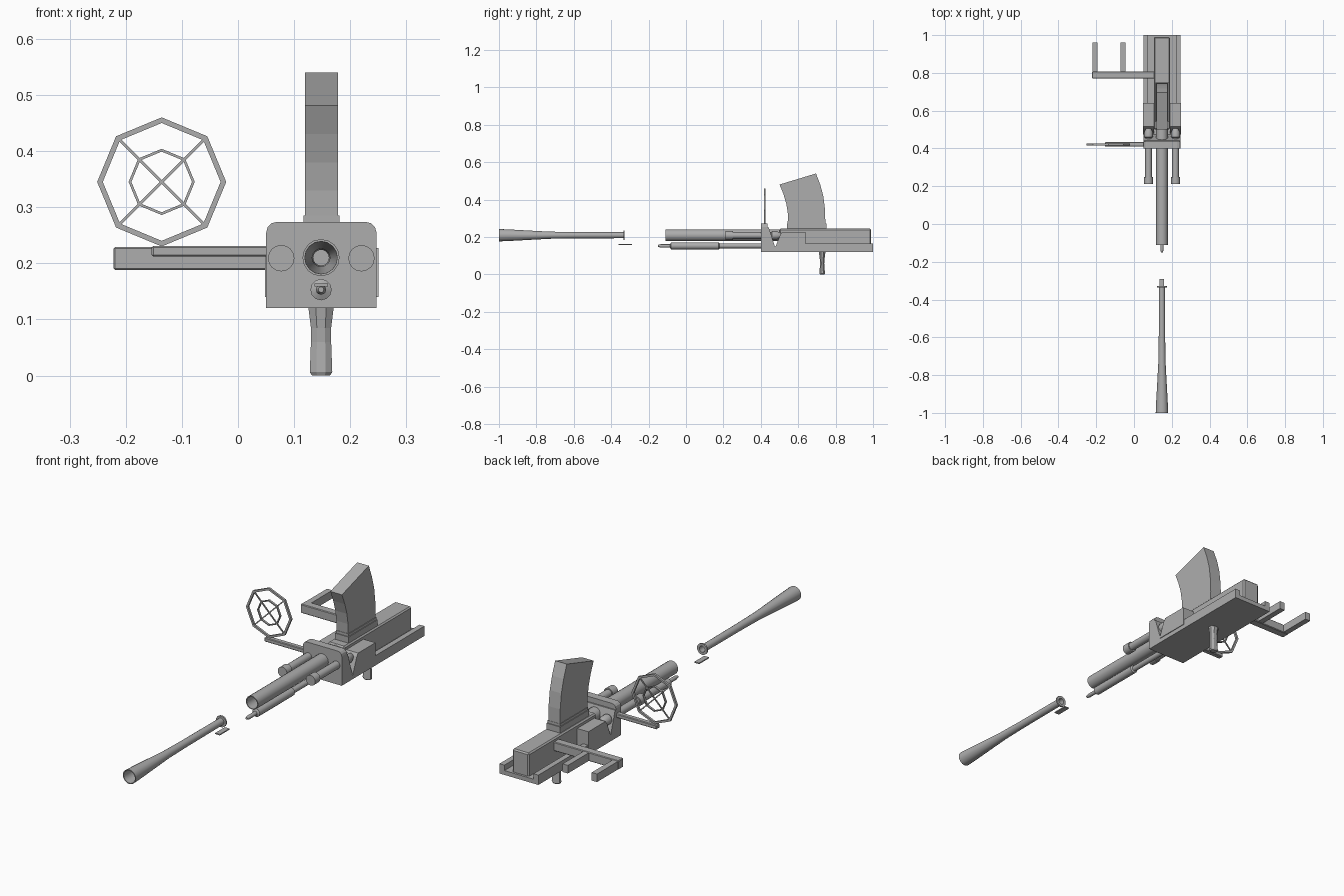
import bpy, bmesh
from math import pi, sin, cos, radians
from mathutils import Matrix

old = bpy.data.objects.get("Cube")
if old:
    bpy.data.objects.remove(old, do_unlink=True)

steel = bpy.data.materials.new("grey_steel")
steel.use_nodes = True
GREY = (0.42, 0.42, 0.42, 1)
steel.diffuse_color = GREY
steel.node_tree.nodes["Principled BSDF"].inputs["Base Color"].default_value = GREY

CX = 0.148      # bore axis, sideways
BORE = 0.21     # bore axis, height


def finish(name, bm, smooth=False, bevel=0):
    bmesh.ops.recalc_face_normals(bm, faces=bm.faces)
    mesh = bpy.data.meshes.new(name)
    bm.to_mesh(mesh)
    bm.free()
    mesh.materials.append(steel)
    ob = bpy.data.objects.new(name, mesh)
    bpy.context.collection.objects.link(ob)
    if bevel:
        mod = ob.modifiers.new("edge_bevel", 'BEVEL')
        mod.width = bevel
        mod.segments = 1
    if smooth:
        bpy.ops.object.select_all(action='DESELECT')
        bpy.context.view_layer.objects.active = ob
        ob.select_set(True)
        bpy.ops.object.shade_smooth_by_angle(angle=radians(40))
    return ob


def box(name, x, y, z, bevel=0):
    bm = bmesh.new()
    size = [b - a for a, b in (x, y, z)]
    mid = [(a + b) / 2 for a, b in (x, y, z)]
    bmesh.ops.create_cube(bm, size=1, matrix=Matrix.Translation(mid) @ Matrix.Diagonal((*size, 1)))
    return finish(name, bm, bevel=bevel)


def prism(name, pts, place, lo, hi):
    """Extrude a flat outline from lo to hi; place(u, v, t) gives the position."""
    bm = bmesh.new()
    ends = [[bm.verts.new(place(u, v, t)) for u, v in pts] for t in (lo, hi)]
    bm.faces.new(ends[0])
    bm.faces.new(ends[1])
    for i in range(len(pts)):
        j = (i + 1) % len(pts)
        bm.faces.new((ends[0][i], ends[0][j], ends[1][j], ends[1][i]))
    return finish(name, bm)


def side_view(y, z, x):
    return x, y, z


def front_view(x, z, y):
    return x, y, z


def lathe(name, prof, x, z, sides=16, closed=False):
    """Turn (y, radius) points around an axis along y."""
    bm = bmesh.new()
    rings = [[bm.verts.new((x + r * cos(2 * pi * i / sides), y, z + r * sin(2 * pi * i / sides)))
              for i in range(sides)] for y, r in prof]
    pairs = list(zip(rings, rings[1:]))
    if closed:
        pairs.append((rings[-1], rings[0]))
    else:
        bm.faces.new(rings[0])
        bm.faces.new(rings[-1])
    for a, b in pairs:
        for i in range(sides):
            j = (i + 1) % sides
            bm.faces.new((a[i], a[j], b[j], b[i]))
    return finish(name, bm, smooth=True)


# Barrel: flared muzzle section, gap, rear section
lathe("flared_muzzle", [(-1, .033), (-.95, .031), (-.73, .019), (-.6, .017), (-.335, .016),
                        (-.335, .026), (-.328, .026), (-.328, .014), (-.6, .014),
                        (-.73, .016), (-.95, .027), (-1, .029)], CX, BORE, closed=True)
box("muzzle_lug", (.136, .16), (-.36, -.29), (.159, .164))
lathe("rear_barrel", [(-.11, .031), (.52, .031), (.52, .027), (-.11, .027)], CX, BORE, closed=True)

# Gas tube under the barrel
lathe("gas_tube", [(-.15, .005), (-.135, .009), (-.085, .009), (-.08, .019), (.175, .019),
                   (.18, .013), (.44, .013)], CX, .153, sides=12)

# Recoil cylinders on both sides
for side, x in (("right", .077), ("left", .22)):
    lathe(side + "_recoil_cylinder", [(.212, .016), (.212, .0235), (.25, .0235), (.25, .018),
                                      (.455, .018), (.46, .023), (.485, .023), (.505, .014)],
          x, BORE - .001)

# Front plate with rounded upper corners
arc = [(.227 + .02 * cos(a), .254 + .02 * sin(a)) for a in (0, pi / 6, pi / 3, pi / 2)]
outline = [(.05, .12), (.247, .12)] + arc + [(2 * CX - x + .001, z) for x, z in reversed(arc)]
prism("front_plate", outline, front_view, .40, .437)

# Sloping web behind the plate
prism("plate_web", [(.43, .12), (.43, .25), (.443, .25), (.475, .15), (.51, .15), (.51, .12)],
      side_view, .05, .247)

# Cradle tray, rails, side boxes
box("tray_floor", (.05, .247), (.47, 1), (.12, .14))
for side, (a, b), (c, d) in (("right", (.05, .075), (.048, .105)), ("left", (.222, .247), (.19, .25))):
    box(side + "_tray_rail", (a, b), (.6, 1), (.12, .165))
    prism(side + "_side_box", [(.475, .14), (.505, .215), (.515, .227), (.64, .227), (.64, .14)],
          side_view, c, d)

# Receiver and magazine
box("receiver", (.105, .19), (.5, .99), (.13, .245), bevel=.006)
box("magazine_collar", (.114, .184), (.54, .75), (.24, .273))
box("magazine_collar_lip", (.117, .181), (.544, .746), (.273, .285))
prism("magazine", [(.546, .28), (.544, .33), (.536, .38), (.521, .43), (.5, .481),
                   (.695, .54), (.718, .48), (.734, .42), (.743, .35), (.745, .28)],
      side_view, .119, .178)

# Grip below the tray
bm = bmesh.new()
rings = []
for z, rx, ry in ((0, .016, .012), (.006, .02, .015), (.06, .018, .011), (.085, .018, .013), (.125, .023, .018)):
    rings.append([bm.verts.new((CX + rx * cos(pi * (i + .5) / 4) / cos(pi / 8),
                                .728 + ry * sin(pi * (i + .5) / 4) / cos(pi / 8), z)) for i in range(8)])
for a, b in zip(rings, rings[1:]):
    for i in range(8):
        j = (i + 1) % 8
        bm.faces.new((a[i], a[j], b[j], b[i]))
bm.faces.new(rings[0])
bm.faces.new(rings[-1])
finish("grip", bm)

# Rear sight bracket with two prongs
box("rear_sight_bar", (-.222, .11), (.77, .808), (.188, .229), bevel=.003)
for side, x in (("right", -.22), ("left", -.072)):
    box(side + "_rear_sight_prong", (x, x + .027), (.8, .96), (.19, .227))

# Front ring sight on its arm
SX, SY, SZ = -.136, .421, .345
box("front_sight_arm", (-.154, .06), (.41, .434), (.212, .231), bevel=.003)
for name, ro, ri in (("outer_sight_ring", .115, .105), ("inner_sight_ring", .059, .054)):
    ring = lathe(name, [(SY - .005, ro), (SY + .005, ro), (SY + .005, ri), (SY - .005, ri)],
                 SX, SZ, sides=8, closed=True)
    for face in ring.data.polygons:
        face.use_smooth = False
for n in (1, -1):
    bm = bmesh.new()
    bmesh.ops.create_cube(bm, size=1, matrix=Matrix.Translation((SX, SY, SZ))
                          @ Matrix.Rotation(n * pi / 4, 4, 'Y') @ Matrix.Diagonal((.214, .005, .005, 1)))
    finish("sight_spoke", bm)
